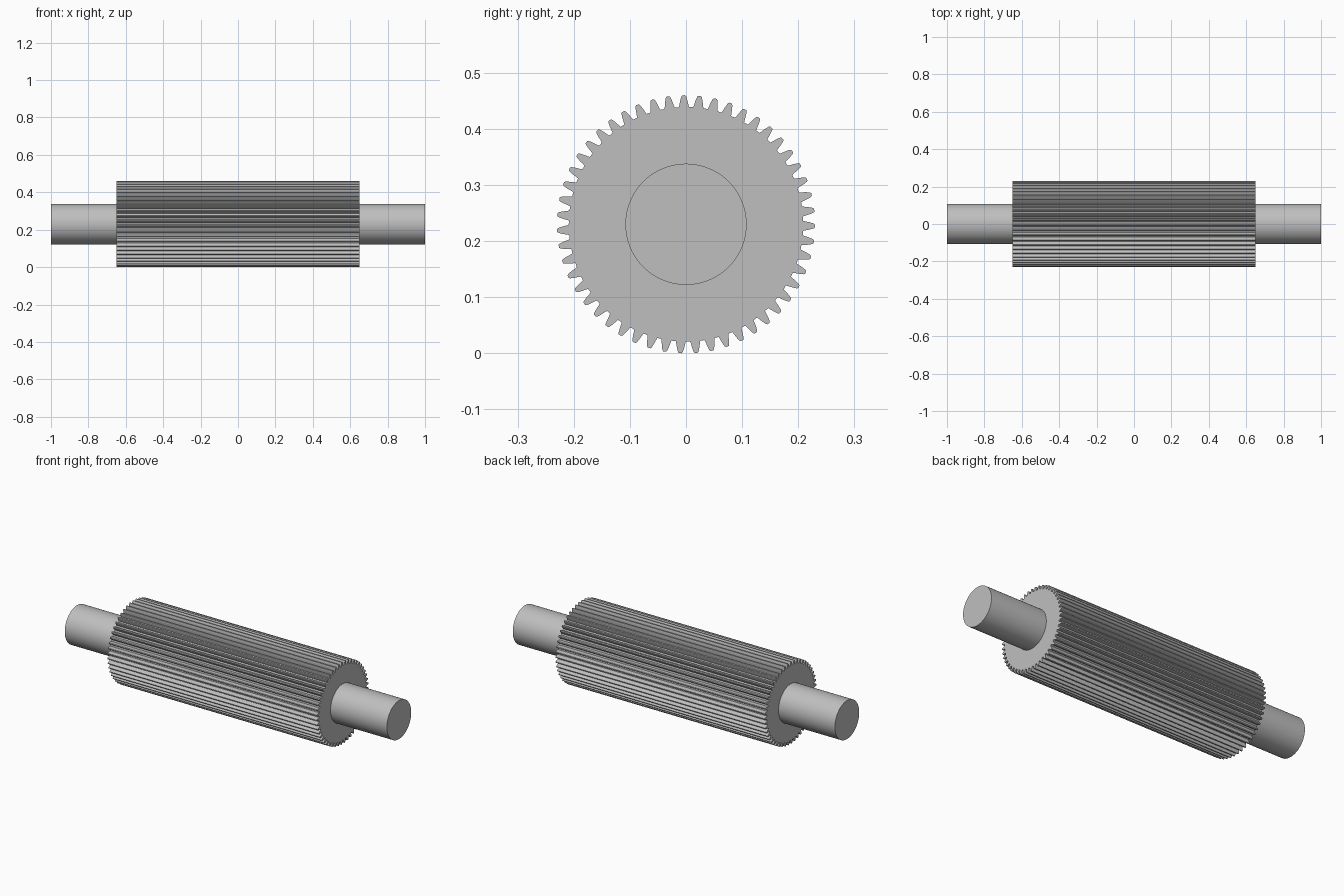
import bpy, bmesh, math

old = bpy.data.objects.get("Cube")
if old:
    bpy.data.objects.remove(old, do_unlink=True)

AXIS_Z = 0.23
TEETH = 51
PHASE = math.radians(91.0)

# Single steel material
steel = bpy.data.materials.new("grey_steel")
steel.use_nodes = True
GREY = (0.52, 0.52, 0.52, 1)
steel.diffuse_color = GREY
steel.node_tree.nodes["Principled BSDF"].inputs["Base Color"].default_value = GREY


def extrude_profile(name, profile, x0, x1):
    """Closed (y, z) profile extruded along x, centred on the shaft axis."""
    bm = bmesh.new()
    face = bm.faces.new([bm.verts.new((x0, y, z + AXIS_Z)) for y, z in profile])
    ext = bmesh.ops.extrude_face_region(bm, geom=[face], use_keep_orig=True)
    moved = [v for v in ext["geom"] if isinstance(v, bmesh.types.BMVert)]
    bmesh.ops.translate(bm, verts=moved, vec=(x1 - x0, 0, 0))
    bmesh.ops.recalc_face_normals(bm, faces=bm.faces)
    mesh = bpy.data.meshes.new(name)
    bm.to_mesh(mesh)
    bm.free()
    mesh.materials.append(steel)
    obj = bpy.data.objects.new(name, mesh)
    bpy.context.collection.objects.link(obj)
    bpy.ops.object.select_all(action="DESELECT")
    obj.select_set(True)
    bpy.context.view_layer.objects.active = obj
    bpy.ops.object.shade_smooth_by_angle(angle=math.radians(30))
    return obj


# Toothed body: half tooth as (radius, half width), mirrored and repeated
half_tooth = [(0.209, 0.009), (0.214, 0.0078), (0.219, 0.0068),
              (0.224, 0.0055), (0.228, 0.0042), (0.23, 0.0026)]
tooth = [(r, -w) for r, w in half_tooth] + [(r, w) for r, w in reversed(half_tooth)]
gear_profile = []
for i in range(TEETH):
    a = PHASE + i * math.tau / TEETH
    for r, w in tooth:
        b = a + w / r
        gear_profile.append((r * math.cos(b), r * math.sin(b)))
extrude_profile("toothed_roller", gear_profile, -0.65, 0.65)

# Round journals at both ends
SIDES = 96
circle = [(0.108 * math.cos(i * math.tau / SIDES), 0.108 * math.sin(i * math.tau / SIDES))
          for i in range(SIDES)]
extrude_profile("left_shaft", circle, 0.65, 1.0)
extrude_profile("right_shaft", circle, -1.0, -0.65)
